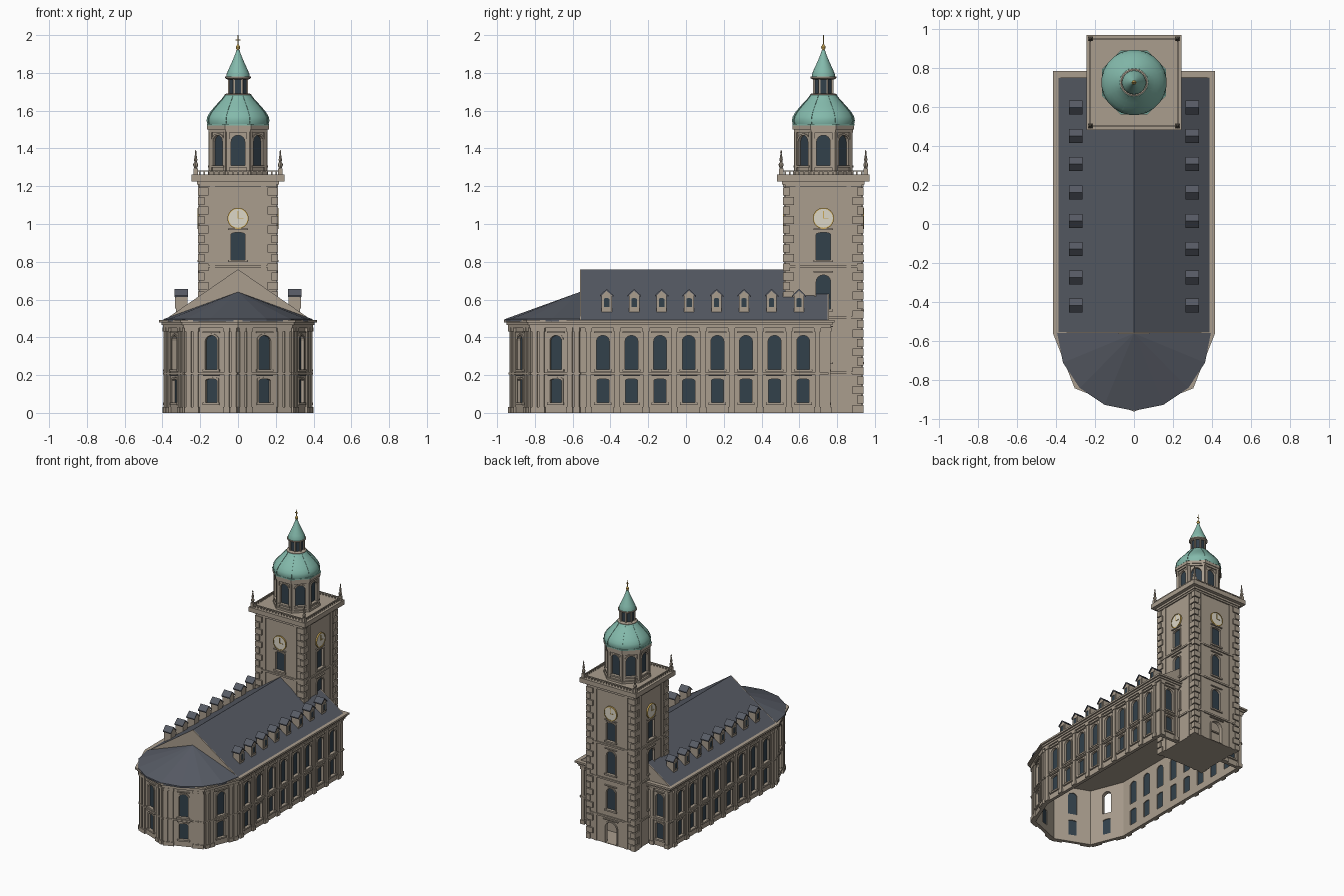
import bpy, bmesh, math
from math import pi, cos, sin
from mathutils import Matrix, Vector

cube = bpy.data.objects.get("Cube")
if cube:
    bpy.data.objects.remove(cube)


def material(name, rgb):
    m = bpy.data.materials.new(name)
    m.use_nodes = True
    m.diffuse_color = (*rgb, 1)
    m.node_tree.nodes["Principled BSDF"].inputs["Base Color"].default_value = (*rgb, 1)
    return m


STONE = material("sandstone", (0.40, 0.34, 0.27))
SLATE = material("slate", (0.095, 0.105, 0.13))
GLASS = material("dark glass", (0.032, 0.052, 0.07))
COPPER = material("green copper", (0.23, 0.49, 0.41))
GOLD = material("gold", (0.6, 0.4, 0.1))
CREAM = material("clock cream", (0.72, 0.68, 0.57))

parts = {}
FLAT = Matrix.Identity(4)


def part(name, mat):
    return parts.setdefault(name, (bmesh.new(), mat))[0]


def frame(p, q):
    """Wall coordinates: along, up, outward."""
    u = (Vector(q) - Vector(p)).normalized()
    m = Matrix(((u.x, 0, u.y, p[0]), (u.y, 0, -u.x, p[1]), (0, 1, 0, 0), (0, 0, 0, 1)))
    return m


def panel(name, mat, m, outlines, d0, d1):
    """Flat shape with holes, extruded from depth d0 to d1."""
    cu = bpy.data.curves.new("outline", "CURVE")
    cu.dimensions, cu.fill_mode, cu.extrude = "2D", "BOTH", (d1 - d0) / 2
    for pts in outlines:
        s = cu.splines.new("POLY")
        s.points.add(len(pts) - 1)
        for point, (x, y) in zip(s.points, pts):
            point.co = (x, y, 0, 1)
        s.use_cyclic_u = True
    ob = bpy.data.objects.new("outline", cu)
    me = ob.to_mesh()
    me.transform(m @ Matrix.Translation((0, 0, (d0 + d1) / 2)))
    part(name, mat).from_mesh(me)
    ob.to_mesh_clear()
    bpy.data.objects.remove(ob)
    bpy.data.curves.remove(cu)


def box(name, mat, m, x0, x1, y0, y1, d0, d1):
    mid = Vector((x0 + x1, y0 + y1, d0 + d1)) / 2
    size = Matrix.Diagonal((x1 - x0, y1 - y0, d1 - d0, 1))
    bmesh.ops.create_cube(part(name, mat), size=1, matrix=m @ Matrix.Translation(mid) @ size)


def lathe(name, mat, x, y, profile, n, turn=0):
    bm = part(name, mat)
    rings = [[bm.verts.new((x + r * cos(turn + 2 * pi * k / n), y + r * sin(turn + 2 * pi * k / n), z))
              for k in range(n)] for r, z in profile]
    for a, b in zip(rings, rings[1:]):
        for k in range(n):
            j = (k + 1) % n
            bm.faces.new((a[k], a[j], b[j], b[k]))
    bm.faces.new(rings[0][::-1])
    bm.faces.new(rings[-1])


def offset(poly, d):
    out = []
    for i, v in enumerate(poly):
        a, b = v - poly[i - 1], poly[(i + 1) % len(poly)] - v
        n1, n2 = Vector((a.y, -a.x)).normalized(), Vector((b.y, -b.x)).normalized()
        out.append(v + (n1 + n2) * d / (1 + n1.dot(n2)))
    return out


def rect(x0, x1, y0, y1):
    return [(x0, y0), (x1, y0), (x1, y1), (x0, y1)]


def arch(s, z, w, h, rise, grow=0):
    w, h = w / 2 + grow, h + grow
    return [(s - w, z), (s + w, z)] + [
        (s + w * cos(pi * k / 8), z + h - rise + rise * sin(pi * k / 8)) for k in range(9)]


def wall(name, p, q, z0, z1, windows, unglazed=()):
    m = frame(p, q)
    length = (Vector(q) - Vector(p)).length
    holes = [arch(*w) for w in windows]
    panel(name, STONE, m, [rect(0, length, z0, z1)] + holes, -0.025, 0)
    if not windows:
        return m, length
    panes = [h for i, h in enumerate(holes) if i not in unglazed]
    if panes:
        panel(name + "_glass", GLASS, m, panes, -0.018, -0.012)
    panel(name + "_trim", STONE, m, holes + [arch(*w, 0.009) for w in windows], 0, 0.006)
    for s, z, w, h, rise in windows:
        e = w / 2 + 0.014
        if z > 0.01:
            box(name + "_trim", STONE, m, s - e, s + e, z - 0.012, z, 0, 0.012)
        box(name + "_trim", STONE, m, s - e, s + e, z + h + 0.014, z + h + 0.021, 0, 0.01)
    return m, length


def pilaster(name, m, s, w, top):
    box(name, STONE, m, s - w / 2, s + w / 2, 0, top, 0, 0.009)
    for z, t in ((0, 0.03), (top - 0.022, 0.022)):
        box(name, STONE, m, s - w / 2 - 0.005, s + w / 2 + 0.005, z, z + t, 0, 0.014)


# Nave and apse walls, counterclockwise
half = [(0.28, -0.82), (0.385, -0.555), (0.385, 0.755)]
plan = [Vector((-x, y)) for x, y in half[::-1]] + [Vector((0, -0.93))] + [Vector(c) for c in half]
for i, p in enumerate(plan):
    q = plan[(i + 1) % len(plan)]
    L = (q - p).length
    if L > 1:
        spots = [0.115 + 0.1515 * k for k in range(8)]
        piers = [0.039 + 0.1515 * k for k in range(9)]
    elif L > 0.7:
        spots, piers = [0.085, L - 0.085], [0.02, 0.15, L - 0.15, L - 0.02]
    else:
        spots, piers = [L / 2], [0.022, 0.062, L - 0.062, L - 0.022]
    if p.y > 0:
        spots, piers = [L - s for s in spots], [L - s for s in piers]
    wins = [(s, 0.23, 0.068, 0.18, 0.03) for s in spots] + [(s, 0.055, 0.064, 0.125, 0.008) for s in spots]
    m, L = wall("nave_wall", p, q, 0, 0.46, wins, (0,) if i == 1 else ())
    for s in piers:
        pilaster("nave_pilasters", m, s, 0.028, 0.452)
    box("nave_band", STONE, m, 0, L, 0.203, 0.213, 0, 0.011)

# Stepped cornice and roofs
for d, z0, z1 in ((0.012, 0.45, 0.465), (0.02, 0.465, 0.478), (0.032, 0.478, 0.492)):
    panel("cornice", STONE, FLAT, [offset(plan, d)], z0, z1)
gable = frame((0, -0.555), (1, -0.555))
slope = [(-0.392, 0.49), (0.392, 0.49), (0, 0.76)]
panel("nave_roof", SLATE, gable, [slope], -1.305, 0)
panel("gables", STONE, gable, [slope], 0, 0.006)
panel("gables", STONE, gable, [slope], -1.311, -1.305)
bm = part("apse_roof", SLATE)
rim = [(0.395 * cos(pi * k / 8), -0.56 - 0.4 * sin(pi * k / 8)) for k in range(9)]
low = [bm.verts.new((x, y, 0.484)) for x, y in rim]
high = [bm.verts.new((x, y, 0.496)) for x, y in rim]
apex = bm.verts.new((0, -0.562, 0.64))
for k in range(8):
    bm.faces.new((high[k + 1], high[k], apex))
    bm.faces.new((low[k + 1], low[k], high[k], high[k + 1]))
bm.faces.new(low)

# Dormers on both slopes
for side in (1, -1):
    for k in range(8):
        y = -0.42 + 0.1455 * k
        m = frame((0.328 * side, y), (0.328 * side, y + side))
        panel("dormers", STONE, m, [[(-0.027, 0.52), (0.027, 0.52), (0.027, 0.622), (0, 0.648), (-0.027, 0.622)]],
              -0.06, 0)
        panel("dormer_roofs", SLATE, m, [[(-0.036, 0.614), (0, 0.646), (0.036, 0.614), (0.036, 0.622),
                                          (0, 0.656), (-0.036, 0.622)]], -0.064, 0.007)
        hole = arch(0, 0.56, 0.028, 0.048, 0.006)
        panel("dormer_glass", GLASS, m, [hole], 0, 0.003)
        panel("dormer_trim", STONE, m, [hole, arch(0, 0.552, 0.028, 0.056, 0.006, 0.008)], 0, 0.006)

# Tower walls, clocks and bands
CY, H = 0.7275, 0.203
corners = [(-H, CY - H), (H, CY - H), (H, CY + H), (-H, CY + H)]
circle = lambda r: [(H + r * cos(pi * k / 16), 1.03 + r * sin(pi * k / 16)) for k in range(32)]
for i, p in enumerate(corners):
    wins = [(H, 0.81, 0.076, 0.145, 0.01)]
    if i > 0:
        wins += [(H, 0.55, 0.076, 0.18, 0.034), (H, 0.27, 0.076, 0.17, 0.034)]
    if i == 2:
        wins.append((H, 0.002, 0.1, 0.17, 0.05))
    m, L = wall("tower_wall", p, corners[(i + 1) % 4], 0, 1.23, wins, (3,))
    for s in (0.068, L - 0.068):
        box("tower_strips", STONE, m, s - 0.012, s + 0.012, 0, 1.22, 0, 0.006)
    for z in (0.205, 0.5, 0.77, 1.195):
        box("tower_bands", STONE, m, 0, L, z, z + 0.013, 0, 0.01)
    panel("clock_faces", CREAM, m, [circle(0.054)], 0, 0.008)
    panel("clock_rings", GOLD, m, [circle(0.056), circle(0.05)], 0, 0.011)
    box("clock_hands", GOLD, m, H - 0.002, H + 0.002, 1.028, 1.07, 0.008, 0.011)
    box("clock_hands", GOLD, m, H, H + 0.028, 1.028, 1.032, 0.008, 0.011)
panel("tower_floor", STONE, FLAT, [corners], 0, 0.004)

# Corner stones, pinnacles and parapet
for sx in (1, -1):
    for sy in (1, -1):
        for k in range(24):
            a, b = (0.058, 0.036) if k % 2 else (0.036, 0.058)
            x, y, e = sx * (0.213 - a / 2), CY + sy * (0.213 - b / 2), 0.05 * k
            box("tower_quoins", STONE, FLAT, x - a / 2, x + a / 2, y - b / 2, y + b / 2, e, e + 0.042)
        x, y = sx * 0.224, CY + sy * 0.224
        box("pinnacles", STONE, FLAT, x - 0.012, x + 0.012, y - 0.012, y + 0.012, 1.26, 1.295)
        lathe("pinnacles", STONE, x, y, [(0.007, 1.295), (0.013, 1.31), (0.013, 1.318), (0.006, 1.328),
                                         (0.009, 1.34), (0.003, 1.375), (0.005, 1.381), (0.001, 1.392)], 8)
square = [Vector(c) for c in corners]
for d, z0, z1 in ((0.015, 1.21, 1.226), (0.042, 1.226, 1.262)):
    panel("tower_cornice", STONE, FLAT, [offset(square, d)], z0, z1)
panel("parapet", STONE, FLAT, [offset(square, 0.025), offset(square, 0.017)], 1.277, 1.284)
for i, p in enumerate(corners):
    m = frame(p, corners[(i + 1) % 4])
    for k in range(17):
        s = 2 * H * k / 16
        box("parapet", STONE, m, s - 0.004, s + 0.004, 1.262, 1.277, 0.018, 0.024)

# Octagonal belfry
octagon = lambda a: [Vector((a / cos(pi / 8) * cos(pi / 8 + pi * k / 4), CY + a / cos(pi / 8) * sin(pi / 8 + pi * k / 4)))
                     for k in range(8)]
eight = octagon(0.147)
for i, p in enumerate(eight):
    width = (eight[(i + 1) % 8] - p).length
    m, L = wall("belfry_wall", p, eight[(i + 1) % 8], 1.26, 1.51, [(width / 2, 1.31, 0.072, 0.16, 0.034)])
    for s in (0.008, L - 0.008):
        box("belfry_pilasters", STONE, m, s - 0.008, s + 0.008, 1.26, 1.5, 0, 0.008)
for a, z0, z1 in ((0.16, 1.26, 1.278), (0.157, 1.488, 1.5), (0.163, 1.5, 1.525)):
    panel("belfry_cornice", STONE, FLAT, [octagon(a)], z0, z1)

# Copper dome with ribs, small lantern, spire
dome = [(0.152, 1.522), (0.164, 1.53), (0.168, 1.548), (0.164, 1.568), (0.15, 1.592), (0.128, 1.618),
        (0.106, 1.642), (0.087, 1.662), (0.072, 1.682)]
lathe("dome", COPPER, 0, CY, dome, 24, pi / 8)
panel("dome_eave", COPPER, FLAT, [octagon(0.164)], 1.522, 1.53)
rib = [(r + 0.003, z) for r, z in dome] + [(r - 0.01, z - 0.004) for r, z in dome[::-1]]
for k in range(8):
    a = pi / 8 + pi * k / 4
    panel("dome_ribs", COPPER, frame((0, CY), (cos(a), CY + sin(a))), [rib], -0.002, 0.002)
    x, y = 0.053 * cos(a), CY + 0.053 * sin(a)
    box("lantern_posts", STONE, FLAT, x - 0.005, x + 0.005, y - 0.005, y + 0.005, 1.68, 1.775)
lathe("lantern_glass", GLASS, 0, CY, [(0.05, 1.68), (0.05, 1.775)], 8, pi / 8)
lathe("lantern_rings", STONE, 0, CY, [(0.071, 1.676), (0.071, 1.686), (0.06, 1.692)], 24)
lathe("lantern_rings", STONE, 0, CY, [(0.058, 1.766), (0.068, 1.772), (0.068, 1.78)], 24)
lathe("spire", COPPER, 0, CY, [(0.062, 1.778), (0.06, 1.795), (0.052, 1.815), (0.038, 1.845), (0.024, 1.877),
                               (0.013, 1.905), (0.008, 1.922)], 24)
lathe("finial", GOLD, 0, CY, [(0.004, 1.92), (0.011, 1.93), (0.012, 1.938), (0.006, 1.947), (0.003, 1.953),
                              (0.002, 2.0)], 12)
box("finial", GOLD, FLAT, -0.012, 0.012, CY - 0.002, CY + 0.002, 1.972, 1.976)

# Turn every part into an object
ROUND = {"dome", "spire", "finial", "lantern_rings"}
for name, (bm, mat) in parts.items():
    bmesh.ops.remove_doubles(bm, verts=bm.verts, dist=0.00001)
    bmesh.ops.recalc_face_normals(bm, faces=bm.faces)
    me = bpy.data.meshes.new(name)
    for f in bm.faces:
        f.smooth = name in ROUND
        f.material_index = 0
    bm.to_mesh(me)
    bm.free()
    me.materials.append(mat)
    if name in ROUND:
        me.set_sharp_from_angle(angle=0.6)
    bpy.context.scene.collection.objects.link(bpy.data.objects.new(name, me))
